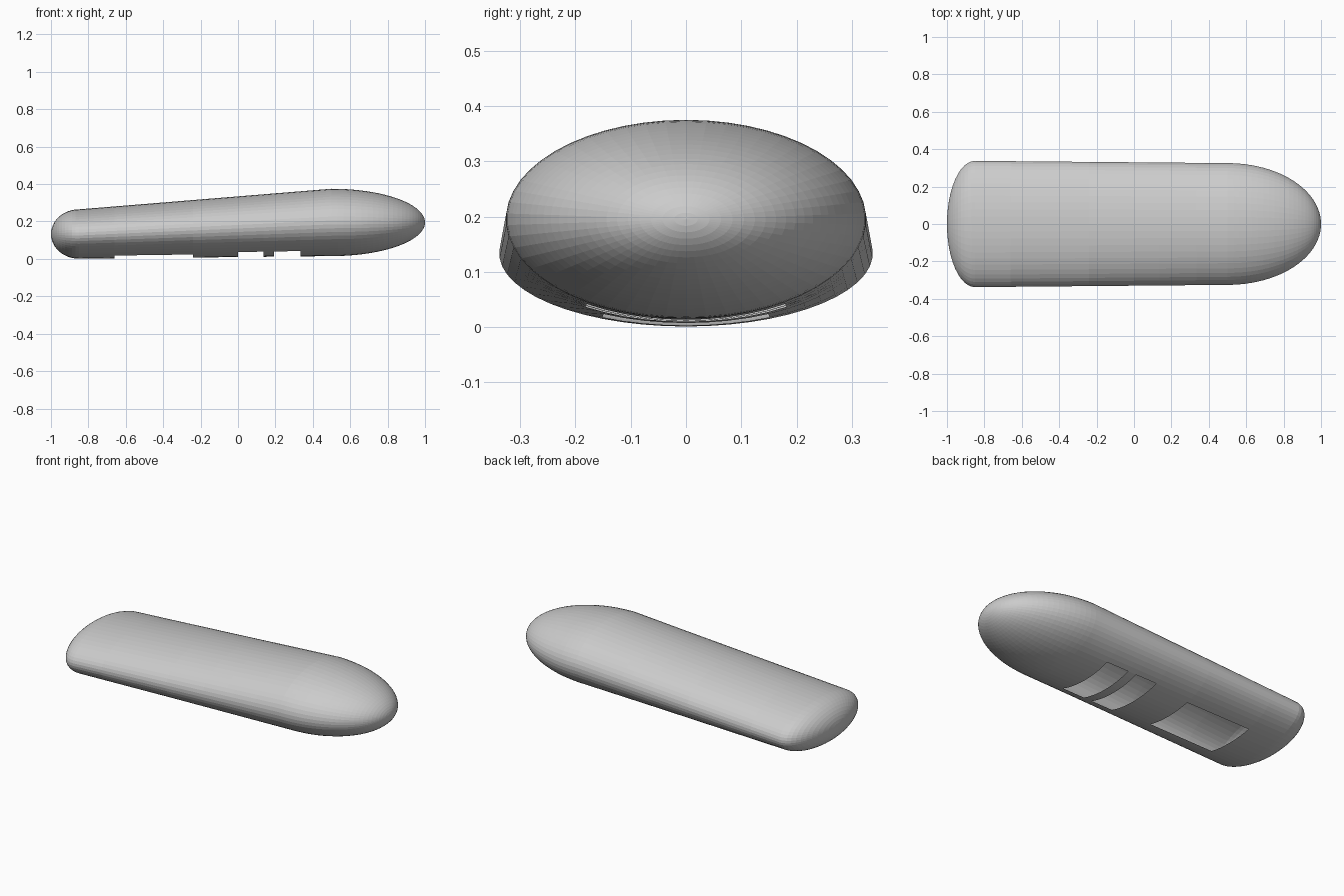
import bpy, bmesh, math

if "Cube" in bpy.data.objects:
    bpy.data.objects.remove(bpy.data.objects["Cube"])

SEG = 54                       # sides of each elliptical section
REAR, FRONT = -0.85, 0.50      # ends of the straight tapered body
# (x start, x end, half opening in segments) of the openings underneath
HOLES = [(-0.66, -0.24, 4), (0.0, 0.137, 5), (0.193, 0.335, 5)]


def section(x):
    """Centre height, half width and half height of the straight body."""
    f = (x - REAR) / (FRONT - REAR)
    return 0.133 + 0.062 * f, 0.338 - 0.012 * f, 0.132 + 0.048 * f


# Stations along x: rounded tail, tapered body, rounded nose
stations = []
for i in range(1, 13):
    a = math.radians(90 * i / 12)
    c, w, h = section(REAR)
    stations.append((REAR - 0.15 * math.cos(a), c, w * math.sin(a), h * math.sin(a)))
for x in sorted(v for hole in HOLES for v in hole[:2]):
    stations.append((x, *section(x)))
for i in range(24):
    a = math.radians(90 * i / 24)
    c, w, h = section(FRONT)
    stations.append((FRONT + 0.5 * math.sin(a), c, w * math.cos(a), h * math.cos(a)))

bm = bmesh.new()
rings = []
for x, c, w, h in stations:
    ring = []
    for k in range(SEG):
        t = 2 * math.pi * k / SEG          # t = 0 is the bottom centre line
        ring.append(bm.verts.new((x, w * math.sin(t), c - h * math.cos(t))))
    rings.append(ring)

# Skin between the rings, leaving the underside openings free
for i in range(len(rings) - 1):
    xm = (stations[i][0] + stations[i + 1][0]) / 2
    half = next((n for a, b, n in HOLES if a < xm < b), 0)
    for k in range(SEG):
        if k < half or k >= SEG - half:
            continue
        j = (k + 1) % SEG
        bm.faces.new((rings[i][k], rings[i][j], rings[i + 1][j], rings[i + 1][k]))

# Tail and nose tips
for ring, x, z in ((rings[0], -1.0, section(REAR)[0]), (rings[-1], 1.0, section(FRONT)[0])):
    tip = bm.verts.new((x, 0, z))
    for k in range(SEG):
        j = (k + 1) % SEG
        bm.faces.new((ring[j], ring[k], tip) if x < 0 else (ring[k], ring[j], tip))

mesh = bpy.data.meshes.new("hull_shell")
bm.to_mesh(mesh)
bm.free()
hull = bpy.data.objects.new("hull_shell", mesh)
bpy.context.collection.objects.link(hull)

grey = bpy.data.materials.new("light grey")
grey.diffuse_color = (0.6, 0.6, 0.6, 1)
grey.use_nodes = True
grey.node_tree.nodes["Principled BSDF"].inputs["Base Color"].default_value = grey.diffuse_color
mesh.materials.append(grey)
